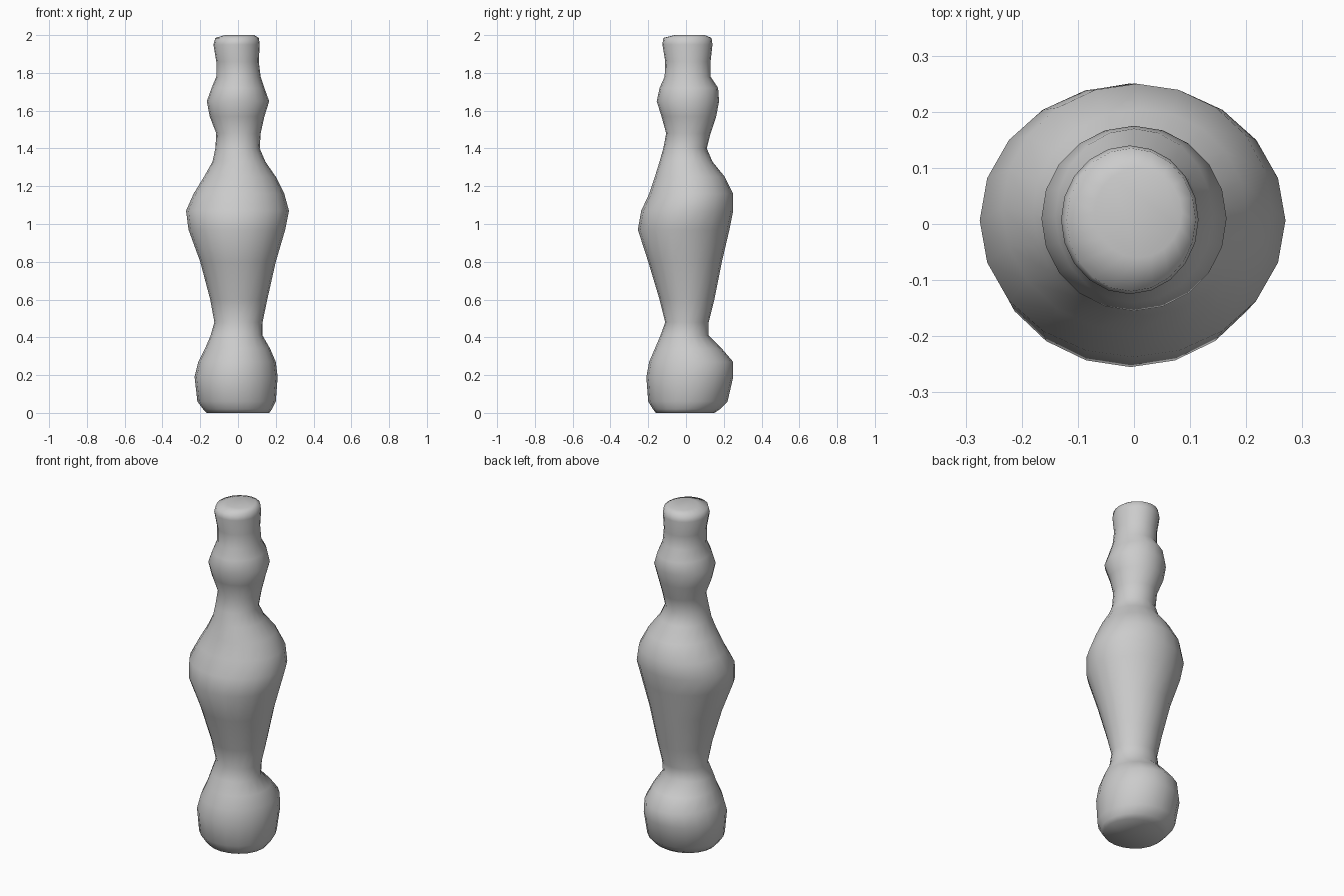
import bpy, bmesh, math

# Hand-worn turned profile: z, left, right, front, back extents
RINGS = [
    (0.00, .165, .165, .16, .15), (0.02, .185, .18, .175, .18),
    (0.06, .215, .20, .20, .22), (0.19, .23, .21, .21, .25),
    (0.27, .21, .20, .195, .25), (0.34, .175, .17, .165, .19),
    (0.41, .145, .13, .135, .12), (0.48, .125, .13, .11, .12),
    (0.60, .147, .155, .14, .15), (0.80, .20, .20, .20, .19),
    (0.97, .262, .25, .255, .23), (1.07, .275, .27, .237, .25),
    (1.16, .235, .245, .195, .25), (1.25, .18, .20, .165, .205),
    (1.33, .135, .145, .14, .14), (1.40, .12, .115, .12, .11),
    (1.48, .115, .12, .105, .13), (1.57, .15, .14, .13, .16),
    (1.65, .165, .165, .155, .175), (1.72, .14, .14, .14, .17),
    (1.78, .115, .12, .113, .13), (1.86, .115, .11, .11, .13),
    (1.95, .13, .115, .125, .14), (1.985, .12, .11, .12, .135),
    (2.00, .07, .085, .06, .10),
]
SIDES = 20


def loft(name, rings):
    bm = bmesh.new()
    loops = []
    for z, left, right, front, back in rings:
        cx, cy = (right - left) / 2, (back - front) / 2
        rx, ry = (right + left) / 2, (back + front) / 2
        loops.append([bm.verts.new((cx + rx * math.cos(a), cy + ry * math.sin(a), z))
                      for a in (2 * math.pi * i / SIDES for i in range(SIDES))])
    for lo, hi in zip(loops, loops[1:]):
        for i in range(SIDES):
            j = (i + 1) % SIDES
            bm.faces.new((lo[i], lo[j], hi[j], hi[i]))
    # closed foot and top
    bm.faces.new(loops[0][::-1])
    bm.faces.new(loops[-1])
    for f in bm.faces:
        f.smooth = True
    mesh = bpy.data.meshes.new(name)
    bm.to_mesh(mesh)
    bm.free()
    obj = bpy.data.objects.new(name, mesh)
    bpy.context.collection.objects.link(obj)
    return obj


# Turned post
loft("turned_post", RINGS)
